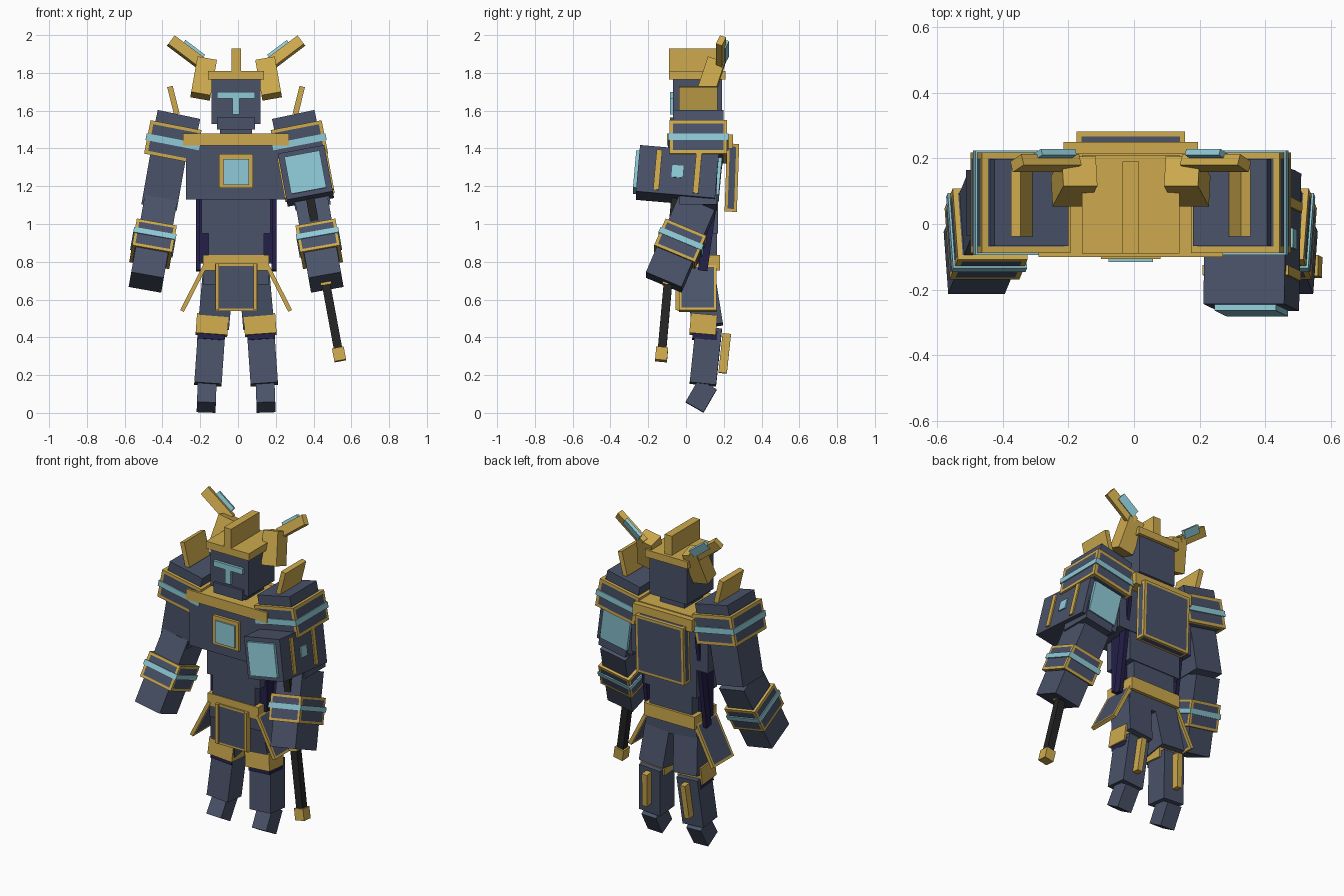
import bpy, bmesh
from math import radians
from mathutils import Matrix, Vector

old = bpy.data.objects.get("Cube")
if old:
    bpy.data.objects.remove(old, do_unlink=True)

CX = -0.01  # body midline


def material(name, r, g, b):
    m = bpy.data.materials.new(name)
    m.use_nodes = True
    m.diffuse_color = (r, g, b, 1)
    m.node_tree.nodes["Principled BSDF"].inputs["Base Color"].default_value = (r, g, b, 1)
    return m


SLATE = material("slate_armor", 0.068, 0.085, 0.14)
GOLD = material("gold_trim", 0.61, 0.40, 0.075)
CYAN = material("pale_cyan", 0.27, 0.59, 0.68)
PURPLE = material("dark_purple", 0.018, 0.014, 0.065)
BLACK = material("black_grip", 0.018, 0.018, 0.018)


def place(x, y, z, rx=0, ry=0):
    """Local frame: lean about x, then about y."""
    return (Matrix.Translation((x, y, z)) @ Matrix.Rotation(radians(ry), 4, 'Y')
            @ Matrix.Rotation(radians(rx), 4, 'X'))


def box(name, mat, size, frame, offset=(0, 0, 0), rim=0, panel=SLATE):
    """Box in a local frame; rim > 0 insets a panel into every large face."""
    bm = bmesh.new()
    bmesh.ops.create_cube(bm, size=1)
    bmesh.ops.scale(bm, vec=Vector(size), verts=bm.verts)
    if rim:
        wide = [f for f in bm.faces
                if min(e.calc_length() for e in f.edges) > 2.2 * rim]
        bmesh.ops.inset_individual(bm, faces=wide, thickness=rim)
        for f in wide:
            f.material_index = 1
    me = bpy.data.meshes.new(name)
    bm.to_mesh(me)
    bm.free()
    me.materials.append(mat)
    if rim:
        me.materials.append(panel)
    ob = bpy.data.objects.new(name, me)
    ob.matrix_world = frame @ Matrix.Translation(offset)
    bpy.context.collection.objects.link(ob)
    return ob


def span(name, mat, half, y0, y1, z0, z1, rim=0):
    """Upright box centred on the midline."""
    return box(name, mat, (2 * half, y1 - y0, z1 - z0),
               place(CX, (y0 + y1) / 2, (z0 + z1) / 2), rim=rim)


# Head and helmet
span("helmet", SLATE, 0.13, -0.07, 0.19, 1.53, 1.77)
span("jaw_guard", SLATE, 0.10, -0.085, 0.1, 1.50, 1.565)
span("neck", SLATE, 0.085, -0.03, 0.15, 1.44, 1.53)
span("visor_bar", CYAN, 0.10, -0.086, -0.065, 1.665, 1.70)
span("visor_slot", CYAN, 0.018, -0.086, -0.065, 1.58, 1.665)
span("helmet_brow", GOLD, 0.148, -0.09, 0.21, 1.765, 1.81)
span("helmet_crest", GOLD, 0.025, -0.09, 0.19, 1.81, 1.93)

# Torso
span("chest", SLATE, 0.265, -0.09, 0.175, 1.13, 1.42)
span("collar", GOLD, 0.28, -0.10, 0.215, 1.415, 1.48)
span("collar_back", GOLD, 0.205, 0.15, 0.25, 1.40, 1.475)
span("chest_gem_frame", GOLD, 0.09, -0.107, -0.085, 1.19, 1.37)
span("chest_gem", CYAN, 0.068, -0.115, -0.10, 1.207, 1.345)
span("upper_waist", SLATE, 0.183, -0.03, 0.17, 0.95, 1.14)
span("lower_waist", SLATE, 0.147, -0.03, 0.165, 0.76, 0.96)
span("waist_lining", PURPLE, 0.195, 0.02, 0.10, 0.79, 1.14)
box("back_plate", GOLD, (0.33, 0.065, 0.36), place(CX, 0.243, 1.245, -2), rim=0.022)

# Hips
span("pelvis", SLATE, 0.175, -0.015, 0.16, 0.68, 0.78)
span("belt", GOLD, 0.175, -0.035, 0.18, 0.755, 0.835)
span("front_tasset", GOLD, 0.112, -0.045, -0.02, 0.54, 0.79, rim=0.018)
for s in (-1, 1):
    span("tasset_rail", GOLD, 0.009, -0.055, -0.03, 0.545, 0.79).location.x += s * 0.1

# Mirrored parts: s = 1 is the model's left
for s in (-1, 1):
    side = "left_" if s > 0 else "right_"

    def part(name, mat, size, x, y, z, rx=0, ry=0, offset=(0, 0, 0), rim=0):
        off = (s * offset[0], offset[1], offset[2])
        return box(side + name, mat, size, place(CX + s * x, y, z, rx, s * ry), off, rim)

    # Horns
    part("horn_base", GOLD, (0.105, 0.095, 0.20), 0.172, 0.13, 1.77, -18, -10)
    horn = (0.258, 0.185, 1.905, -22, -37)
    part("horn", GOLD, (0.22, 0.035, 0.06), *horn)
    part("horn_inlay", CYAN, (0.13, 0.02, 0.05), *horn, offset=(-0.015, 0.015, 0.03))

    # Shoulder and arm
    pad = (0.335, 0.065, 1.435, 0, -11)
    part("shoulder_cap", SLATE, (0.23, 0.265, 0.19), 0.322, 0.065, 1.487, 0, -12)
    part("shoulder_band", GOLD, (0.275, 0.305, 0.18), *pad, rim=0.026)
    part("shoulder_stripe", CYAN, (0.288, 0.318, 0.036), *pad)
    part("shoulder_fin", GOLD, (0.03, 0.205, 0.15), 0.332, 0.065, 1.655, 0, 14)
    part("upper_arm", SLATE, (0.19, 0.20, 0.30), 0.382, 0.065, 1.235, 0, -10)
    arm = (0.44, -0.03, 0.895, -23, -10)
    part("forearm", SLATE, (0.175, 0.205, 0.45), *arm)
    part("bracer", GOLD, (0.215, 0.235, 0.155), *arm, rim=0.022)
    part("bracer_stripe", CYAN, (0.228, 0.248, 0.03), *arm, offset=(0, 0, 0.01))

    # Cloth strap and hip plate
    part("side_strap", PURPLE, (0.025, 0.05, 0.60), 0.20, 0.13, 1.05, -8)
    part("hip_tasset", GOLD, (0.022, 0.20, 0.27), 0.225, 0.062, 0.66, 0, -27, rim=0.02)

    # Leg
    part("thigh", SLATE, (0.165, 0.16, 0.33), 0.105, 0.09, 0.62, 9, -5)
    part("knee_guard", GOLD, (0.168, 0.14, 0.105), 0.127, 0.092, 0.465, -5, -4)
    part("knee_lining", PURPLE, (0.145, 0.13, 0.05), 0.132, 0.10, 0.41, -5, -4)
    part("shin", SLATE, (0.145, 0.14, 0.30), 0.139, 0.105, 0.30, -6, -4)
    part("calf_plate", GOLD, (0.035, 0.045, 0.21), 0.139, 0.205, 0.315, -6, -4)
    part("foot", SLATE, (0.10, 0.11, 0.14), 0.156, 0.08, 0.09, -30, -2)

# War hammer held in the left hand
hammer = place(0.36, -0.045, 1.255, -5, -10.5)
box("hammer_head", SLATE, (0.25, 0.42, 0.25), hammer)
for end in (-1, 1):
    box("hammer_face", CYAN, (0.19, 0.02, 0.20), hammer, (0, end * 0.218, 0))
    box("hammer_strap", GOLD, (0.266, 0.03, 0.215), hammer, (0, end * 0.105, 0))
box("hammer_side_gem", CYAN, (0.264, 0.06, 0.065), hammer)
box("hammer_handle", BLACK, (0.045, 0.045, 0.92), hammer, (0, 0, -0.52))
box("handle_ring", GOLD, (0.058, 0.058, 0.03), hammer, (0, 0, -0.575))
box("handle_pommel", GOLD, (0.063, 0.063, 0.07), hammer, (0, 0, -0.965))
